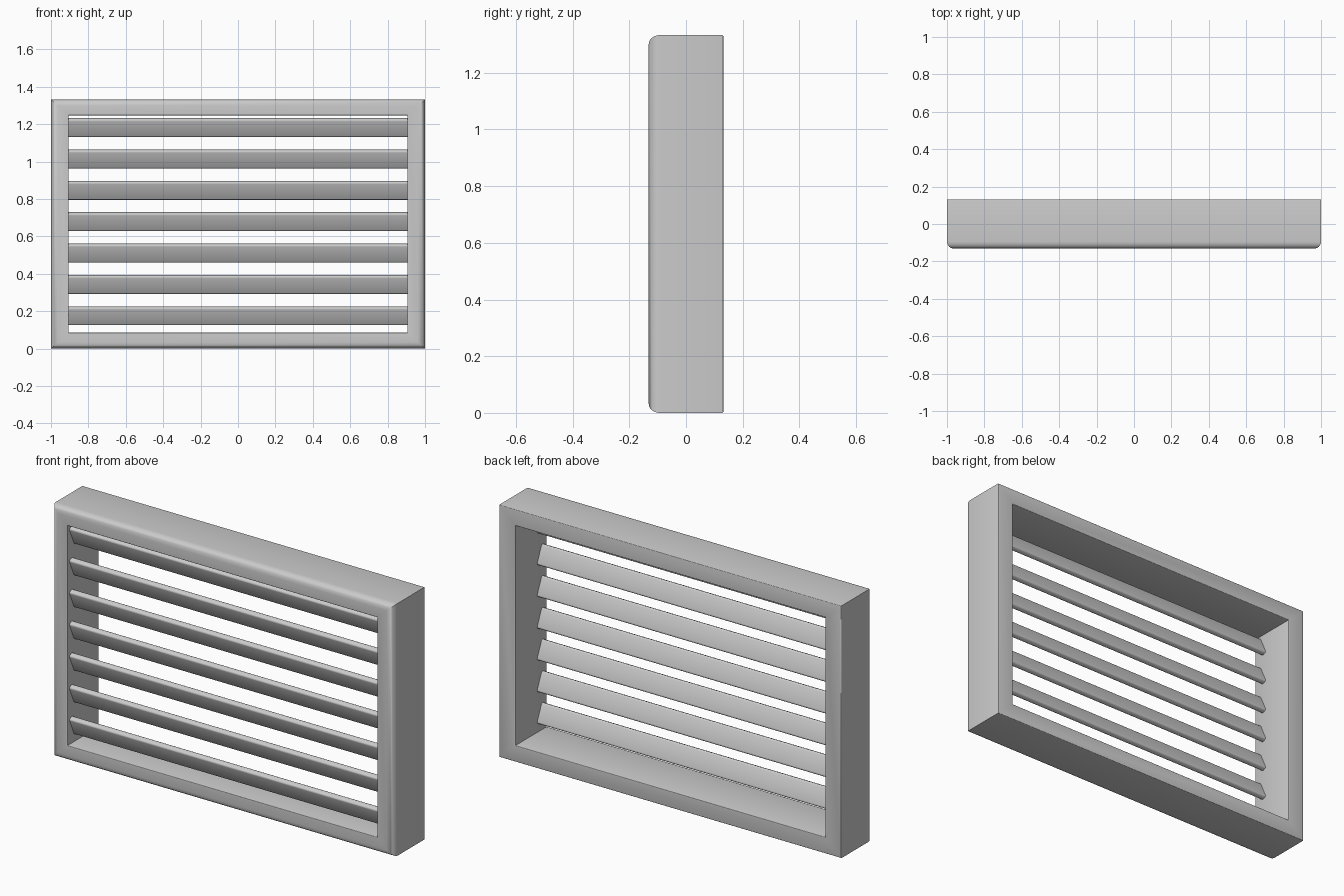
import bpy, bmesh, math

if "Cube" in bpy.data.objects:
    bpy.data.objects.remove(bpy.data.objects["Cube"])

HX, H, D = 1.0, 1.333, 0.132     # half width, height, half depth
WX, WZ = 0.095, 0.086            # side and top/bottom border widths


def finish(name, bm):
    bmesh.ops.recalc_face_normals(bm, faces=bm.faces)
    me = bpy.data.meshes.new(name)
    bm.to_mesh(me)
    bm.free()
    ob = bpy.data.objects.new(name, me)
    bpy.context.collection.objects.link(ob)
    bpy.ops.object.select_all(action='DESELECT')
    ob.select_set(True)
    bpy.context.view_layer.objects.active = ob
    bpy.ops.object.shade_smooth_by_angle(angle=math.radians(35))
    return ob


def rounded(corners):
    """Closed 2D profile; each corner is (x, y, radius, x dir, y dir, start angle)."""
    pts = []
    for cx, cy, r, start in corners:
        n = 6 if r > 0.01 else 3
        for i in range(n + 1):
            a = math.radians(start + 90 * i / n)
            pts.append((cx + r * math.cos(a), cy + r * math.sin(a)))
    return pts


def bridge(bm, rings, closed):
    n = len(rings[0])
    for i in range(len(rings) if closed else len(rings) - 1):
        a, b = rings[i], rings[(i + 1) % len(rings)]
        for j in range(n):
            k = (j + 1) % n
            bm.faces.new((a[j], a[k], b[k], b[j]))


# Frame: rounded border profile (inset, y) swept around a mitred rectangle
R, r = 0.038, 0.005
profile = rounded([(WX - r, D - r, r, 0), (r, D - r, r, 90),
                   (R, -D + R, R, 180), (WX - r, -D + r, r, 270)])
bm = bmesh.new()
rings = []
for sx, top in ((-1, 0), (1, 0), (1, 1), (-1, 1)):
    ring = []
    for d, y in profile:
        dz = d * WZ / WX
        ring.append(bm.verts.new((sx * (HX - d), y, H - dz if top else dz)))
    rings.append(ring)
bridge(bm, rings, True)
finish("frame", bm)

# Slats: thin rounded blades, top edge leaning forward
L, T, rs = 0.104, 0.03, 0.009
blade = rounded([(T / 2 - rs, L / 2 - rs, rs, 0), (-T / 2 + rs, L / 2 - rs, rs, 90),
                 (-T / 2 + rs, -L / 2 + rs, rs, 180), (T / 2 - rs, -L / 2 + rs, rs, 270)])
tilt = math.radians(24)
c, s = math.cos(tilt), math.sin(tilt)
for i in range(7):
    zc = 0.176 + 0.1677 * i
    bm = bmesh.new()
    rings = [[bm.verts.new((x, -0.082 + p * c - q * s, zc + p * s + q * c))
              for p, q in blade] for x in (-HX + WX - 0.003, HX - WX + 0.003)]
    bridge(bm, rings, False)
    for ring in rings:
        bm.faces.new(ring)
    finish(f"slat_{i + 1}", bm)
